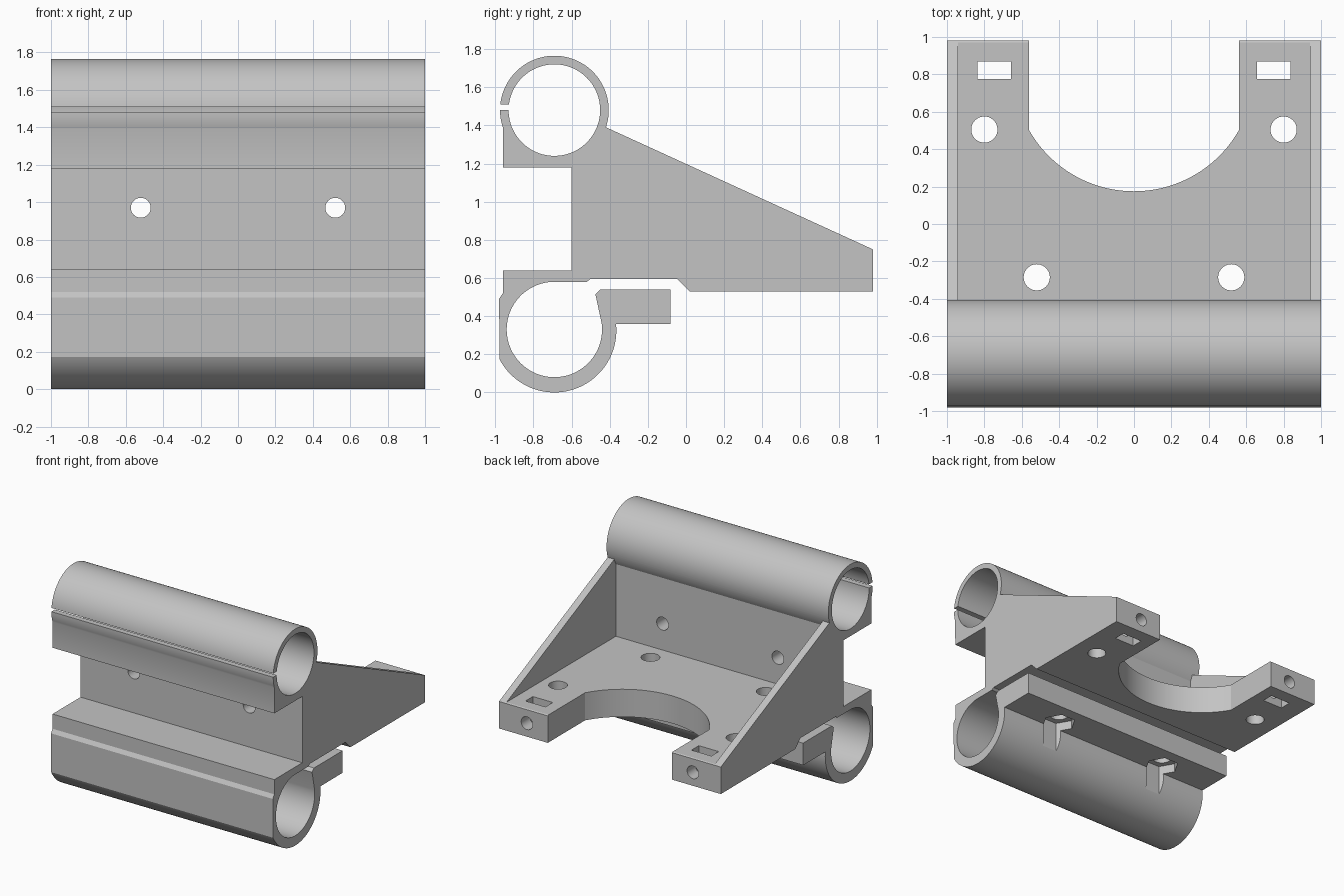
import bpy, bmesh
from math import sin, cos, pi, radians
from mathutils import Matrix, Vector

cube = bpy.data.objects.get("Cube")
if cube:
    bpy.data.objects.remove(cube, do_unlink=True)

grey = bpy.data.materials.new("light_grey_plastic")
grey.use_nodes = True
COLOUR = (0.55, 0.55, 0.55, 1)
grey.diffuse_color = COLOUR
grey.node_tree.nodes["Principled BSDF"].inputs["Base Color"].default_value = COLOUR


def arc(centre, radius, start, end, steps):
    """Points on an arc, angles in degrees."""
    angles = [radians(start + (end - start) * i / steps) for i in range(steps + 1)]
    return [(centre[0] + radius * cos(a), centre[1] + radius * sin(a)) for a in angles]


# Maps a profile's (u, v, depth) to the model's axes, by extrusion axis
AXES = {
    "x": lambda u, v, d: (d, u, v),
    "y": lambda u, v, d: (u, d, v),
    "z": lambda u, v, d: (u, v, d),
}


def prism(name, profile, axis, low, high):
    """Extrude a closed profile along an axis."""
    place = AXES[axis]
    bm = bmesh.new()
    face = bm.faces.new([bm.verts.new(place(u, v, low)) for u, v in profile])
    grown = bmesh.ops.extrude_face_region(bm, geom=[face])
    moved = [g for g in grown["geom"] if isinstance(g, bmesh.types.BMVert)]
    bmesh.ops.translate(bm, verts=moved, vec=place(0, 0, high - low))
    bmesh.ops.recalc_face_normals(bm, faces=bm.faces)
    mesh = bpy.data.meshes.new(name)
    bm.to_mesh(mesh)
    bm.free()
    mesh.materials.append(grey)
    obj = bpy.data.objects.new(name, mesh)
    bpy.context.collection.objects.link(obj)
    return obj


def carve(target, cutter):
    """Subtract the cutter and discard it."""
    cutter.hide_render = True
    mod = target.modifiers.new(cutter.name, "BOOLEAN")
    mod.operation, mod.solver, mod.object = "DIFFERENCE", "EXACT", cutter
    bpy.ops.object.select_all(action="DESELECT")
    bpy.context.view_layer.objects.active = target
    target.select_set(True)
    bpy.ops.object.modifier_apply(modifier=mod.name)
    bpy.data.objects.remove(cutter, do_unlink=True)


def circle(x, y, radius, sides=40):
    return arc((x, y), radius, 0, 360 - 360 / sides, sides - 1)


def rect(u0, u1, v0, v1):
    return [(u0, v0), (u1, v0), (u1, v1), (u0, v1)]


# Bracket outline: split upper tube, sloped cheek, clamp gap, clamp ear, lower tube
UPPER, LOWER_BORE, LOWER_SHELL = (-0.69, 1.48), (-0.69, 0.33), (-0.69, 0.325)
outline = arc(UPPER, 0.285, 174, -18.4, 56)
outline += [(0.98, 0.75), (0.98, 0.53), (0.02, 0.53), (-0.045, 0.595),
            (-0.5, 0.595), (-0.52, 0.58)]
outline += arc(LOWER_BORE, 0.25, 90, 367, 72)
outline += [(-0.475, 0.515), (-0.45, 0.54), (-0.08, 0.54), (-0.08, 0.36)]
outline += arc(LOWER_SHELL, 0.325, 6, -152, 48)
outline += [(-0.98, 0.49), (-0.96, 0.52), (-0.96, 0.64), (-0.6, 0.64),
            (-0.6, 1.18), (-0.96, 1.18)]
outline += arc(UPPER, 0.285, 198.4, 180, 6)
outline += arc(UPPER, 0.24, 180, 532.8, 80)
bracket = prism("rod_clamp_bracket", outline, "x", -1, 1)

# Open pocket between the side cheeks, following the underside of the upper tube
FLOOR, WALL = 0.755, -0.44
pocket = [(WALL, FLOOR), (1.1, FLOOR), (1.1, 1.45)]
pocket += arc(UPPER, 0.285, -6, -28.7, 8)
carve(bracket, prism("pocket_cutter", pocket, "x", -0.94, 0.94))

# Round-bottomed opening between the two arms
arch = [(0.56, 1.1), (-0.56, 1.1)] + arc((0, 0.82), 0.645, 209.7, 330.3, 48)
carve(bracket, prism("arch_cutter", arch, "z", 0.4, 0.9))

for side in (-1, 1):
    # Screw holes through the floor, the clamp ear and the wall
    carve(bracket, prism("arm_hole", circle(side * 0.8, 0.505, 0.07), "z", 0.4, 0.9))
    carve(bracket, prism("clamp_hole", circle(side * 0.52, -0.285, 0.07), "z", 0.3, 0.9))
    carve(bracket, prism("wall_hole", circle(side * 0.52, 0.97, 0.053), "y", -0.7, -0.35))
    # Nut slot and screw hole in each arm end
    middle = side * 0.748
    slot = rect(middle - 0.09, middle + 0.09, 0.775, 0.87)
    carve(bracket, prism("nut_slot", slot, "z", 0.4, 0.9))
    carve(bracket, prism("end_hole", circle(middle, 0.64, 0.052), "y", 0.68, 1.1))
    # Hexagonal nut trap under the clamp ear, notching the lower tube
    hexagon = circle(side * 0.52, -0.285, 0.13, 6)
    carve(bracket, prism("nut_trap", hexagon, "z", 0.05, 0.43))

bpy.ops.object.select_all(action="DESELECT")
bpy.context.view_layer.objects.active = bracket
bracket.select_set(True)
bpy.ops.object.shade_smooth_by_angle(angle=radians(20))
